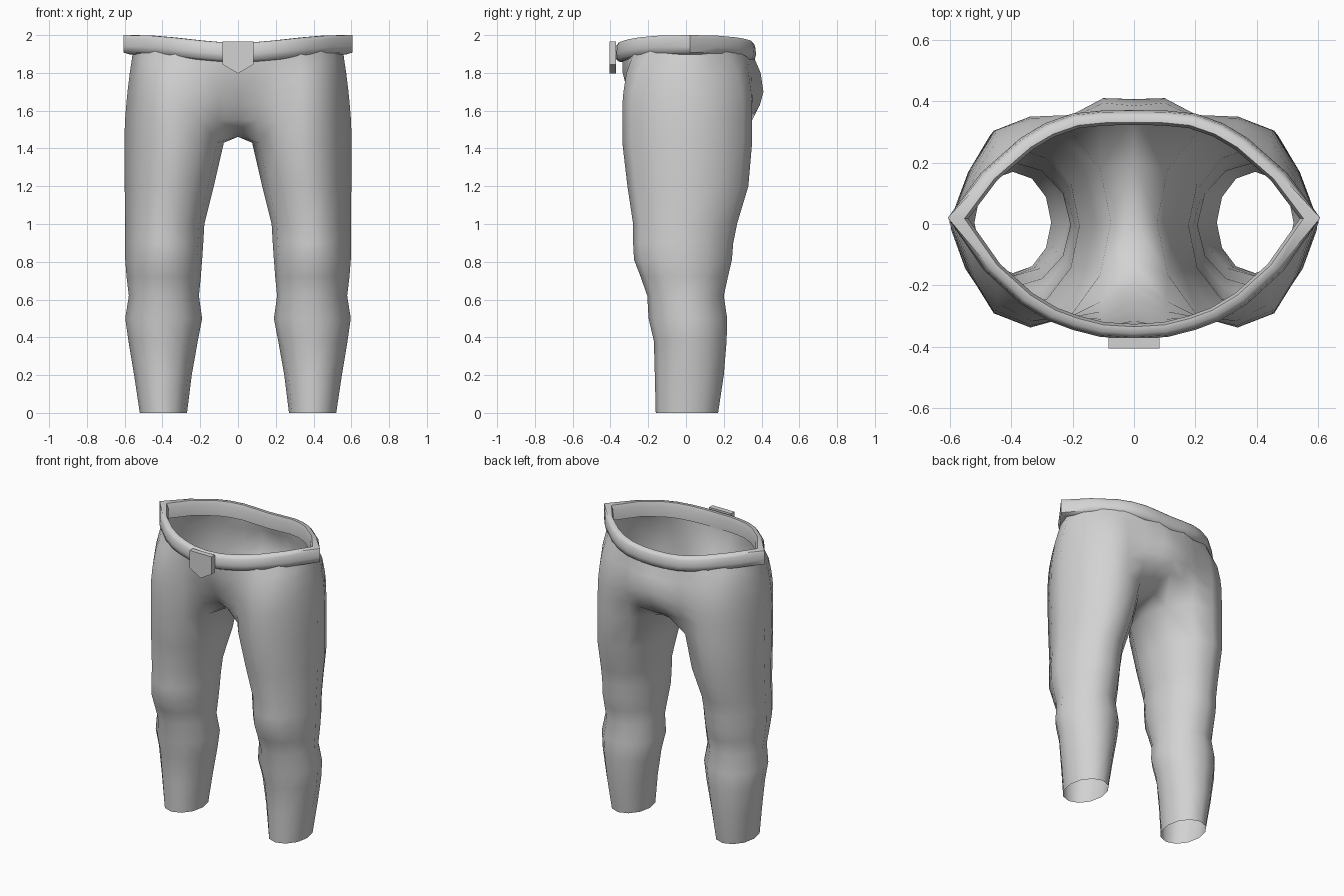
import bpy, bmesh, math

if "Cube" in bpy.data.objects:
    bpy.data.objects.remove(bpy.data.objects["Cube"])

grey = bpy.data.materials.new("grey cloth")
grey.diffuse_color = (0.65, 0.65, 0.65, 1)
grey.use_nodes = True
grey.node_tree.nodes["Principled BSDF"].inputs["Base Color"].default_value = grey.diffuse_color


def finish(bm, name, angle=None):
    """Turn a bmesh into a named, shaded object."""
    bmesh.ops.remove_doubles(bm, verts=bm.verts[:], dist=0.0005)
    bmesh.ops.recalc_face_normals(bm, faces=bm.faces[:])
    me = bpy.data.meshes.new(name)
    bm.to_mesh(me)
    bm.free()
    me.materials.append(grey)
    ob = bpy.data.objects.new(name, me)
    bpy.context.collection.objects.link(ob)
    if angle:
        bpy.ops.object.select_all(action='DESELECT')
        ob.select_set(True)
        bpy.context.view_layer.objects.active = ob
        bpy.ops.object.shade_smooth_by_angle(angle=math.radians(angle))
    return ob


def bridge(bm, a, b, closed):
    n = len(a)
    for i in range(n if closed else n - 1):
        j = (i + 1) % n
        bm.faces.new((a[i], a[j], b[j], b[i]))


N = 12
# Leg rings: z, inner x, outer x, front y, back y
LEG = [(0, .27, .52, -.16, .17), (.2, .245, .55, -.165, .2),
       (.38, .213, .58, -.17, .215), (.5, .19, .597, -.198, .218),
       (.62, .207, .578, -.205, .2), (.72, .197, .59, -.24, .222),
       (.81, .19, .597, -.275, .243), (.9, .184, .597, -.28, .25),
       (1.0, .178, .597, -.28, .27), (1.2, .128, .6, -.31, .33),
       (1.43, .075, .602, -.337, .35)]
# Hip rows: z, x blend, y blend, seam front blend, seam back blend, front y, back y, seat bulge
HIPS = [(1.55, .08, 0, .5, .8, -.2, .35, .03),
        (1.63, .22, 0, .7, .95, -.245, .39, .045),
        (1.70, .36, .08, .85, 1, -.28, .407, .055),
        (1.80, .62, .3, 1, 1, -.315, .385, .04),
        (1.87, .85, .65, 1, 1, -.33, .35, .01),
        (1.93, 1, 1, 1, 1, -.33, .34, 0)]
# Waist outline from the front seam round to the side
WAIST = [(.1, -.335), (.2, -.32), (.33, -.265), (.44, -.18), (.51, -.09), (.555, .02)]
WAIST += [(x, .02 - y) for x, y in reversed(WAIST[:-1])]


def leg_ring(z, xi, xo, yf, yb):
    cx, rx, cy, ry = (xi + xo) / 2, (xo - xi) / 2, (yf + yb) / 2, (yb - yf) / 2
    pts = []
    for i in range(N):
        c, s = math.cos(math.tau * i / N), math.sin(math.tau * i / N)
        if i in (1, 11):                    # tapered outer side
            c -= .12 * min(z, 1)
        elif i in (2, 10):
            c -= .05 * min(z, 1)
        pts.append((cx + rx * c, cy + ry * s, z))
    return pts


# Trousers: two open legs joined at the seam
bm = bmesh.new()
for side in (1, -1):
    def V(p):
        return bm.verts.new((side * p[0], p[1], p[2]))
    rings = [[V(p) for p in leg_ring(*r)] for r in LEG]
    for a, b in zip(rings, rings[1:]):
        bridge(bm, a, b, True)
    top, base = rings[-1], leg_ring(*LEG[-1])
    # crotch gusset between inner thigh and centre seam
    cf, cm, cb = V((0, -.13, 1.5)), V((0, .01, 1.462)), V((0, .2, 1.475))
    bm.faces.new((top[7], top[6], cm, cf))
    bm.faces.new((top[6], top[5], cb, cm))
    order = [7, 8, 9, 10, 11, 0, 1, 2, 3, 4, 5]
    row = [cf] + [top[i] for i in order] + [cb]
    for z, tx, ty, tf, tb, yf, yb, bulge in HIPS:
        new = [V((0, yf, z))]
        for k, i in enumerate(order):
            sx = sy = {7: tf, 5: tb}.get(i)
            if sx is None:
                sx, sy = tx, ty
            if i in (4, 8):                 # fill out beside the seam
                sy = max(ty, .5 * (tf if i == 8 else tb))
            x = base[i][0] * (1 - sx) + WAIST[k][0] * sx
            y = base[i][1] * (1 - sy) + WAIST[k][1] * sy
            if i in (4, 5):
                y += bulge * (1 if i == 5 else .6)
            new.append(V((x, y, z)))
        new.append(V((0, yb, z)))
        bridge(bm, row, new, False)
        row = new
finish(bm, "trousers", 75)

# Belt: rounded section swept round a pointed oval
half = [(0, -.375), (.11, -.368), (.2, -.345), (.28, -.315), (.37, -.26), (.49, -.15),
        (.607, .02), (.5, .165), (.37, .28), (.29, .328), (.2, .36), (.1, .37)]
outline = half + [(0, .371)] + [(-x, y) for x, y in reversed(half[1:])]
SECTION = [(.055, -.1), (.03, -.103), (.008, -.092), (0, -.06),
           (.006, -.018), (.02, 0), (.045, 0), (.055, -.03)]
bm = bmesh.new()
loops = []
for x, y in outline:
    u = min(abs(x) / .58, 1)
    z_top = 1.96 + .04 * u * u * (3 - 2 * u)
    flat = abs(x) > .6                      # side tips stay vertical
    loop = []
    for d, dz in SECTION:
        if flat and d < .03:
            d = 0
        loop.append(bm.verts.new((x * (1 - d / .5), y * (1 - d / .42), z_top + dz)))
    loops.append(loop)
for i, a in enumerate(loops):
    bridge(bm, a, loops[(i + 1) % len(loops)], True)
finish(bm, "belt", 60)

# Buckle: flat plate with a pointed lower edge
bm = bmesh.new()
shape = [(-.083, 1.965), (-.083, 1.845), (0, 1.797), (.083, 1.845), (.083, 1.965)]
front = [bm.verts.new((x, -.405, z)) for x, z in shape]
back = [bm.verts.new((x, -.37, z)) for x, z in shape]
bm.faces.new(front)
bm.faces.new(back[::-1])
bridge(bm, front, back, True)
finish(bm, "buckle")
